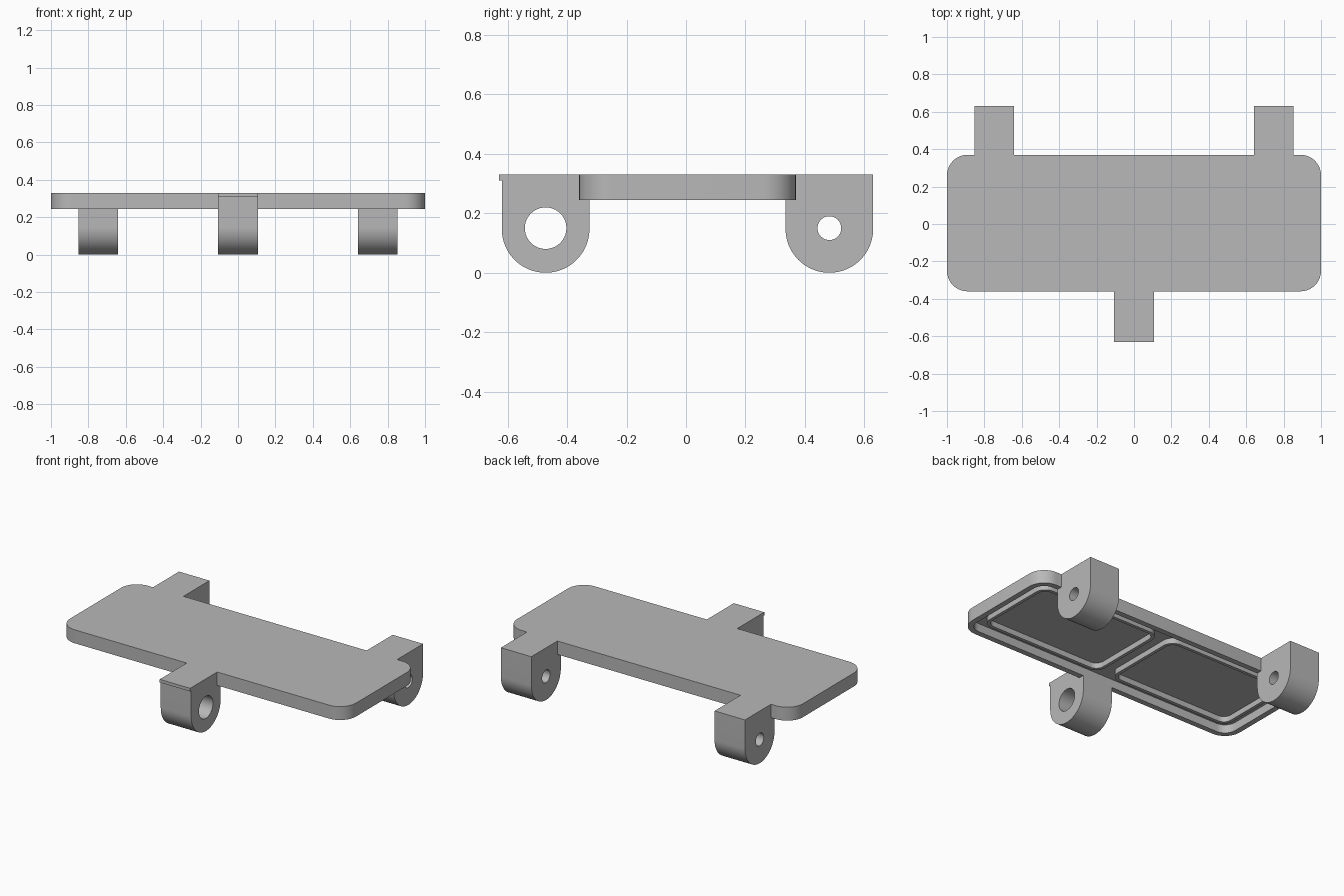
import bpy
import bmesh
from math import cos, sin, pi, radians

if "Cube" in bpy.data.objects:
    bpy.data.objects.remove(bpy.data.objects["Cube"])

TOP, RIM, FLOOR = 0.33, 0.245, 0.298      # plate top, rim underside, recess ceiling
FRONT, BACK = -0.36, 0.37                 # plate edges in y

grey = bpy.data.materials.new("plain grey")
grey.use_nodes = True
grey.diffuse_color = (0.48, 0.48, 0.48, 1)
grey.node_tree.nodes["Principled BSDF"].inputs["Base Color"].default_value = grey.diffuse_color


def finish(name, mesh):
    mesh.materials.clear()
    mesh.materials.append(grey)
    obj = bpy.data.objects.new(name, mesh)
    bpy.context.collection.objects.link(obj)
    bpy.ops.object.select_all(action='DESELECT')
    obj.select_set(True)
    bpy.context.view_layer.objects.active = obj
    bpy.ops.object.shade_smooth_by_angle(angle=radians(30))
    return obj


def arc(cx, cy, r, start, end, steps):
    angles = [start + (end - start) * i / steps for i in range(steps + 1)]
    return [(cx + r * cos(a), cy + r * sin(a)) for a in angles]


def rounded_rect(x0, x1, y0, y1, r, inset=0.0):
    k = r
    corners = [(x1 - k, y1 - k), (x0 + k, y1 - k), (x0 + k, y0 + k), (x1 - k, y0 + k)]
    points = []
    for i, (cx, cy) in enumerate(corners):
        points += arc(cx, cy, r - inset, i * pi / 2, (i + 1) * pi / 2, 10)
    return points


def loft(name, sections, caps=True):
    """Join a sequence of (outline, height) sections; cap or close the ends."""
    bm = bmesh.new()
    rings = [[bm.verts.new((x, y, z)) for x, y in outline] for outline, z in sections]
    if caps:
        bm.faces.new(rings[0])
        bm.faces.new(rings[-1])
    else:
        rings.append(rings[0])
    for a, b in zip(rings, rings[1:]):
        for i in range(len(a)):
            j = (i + 1) % len(a)
            bm.faces.new((a[i], a[j], b[j], b[i]))
    bmesh.ops.recalc_face_normals(bm, faces=bm.faces)
    mesh = bpy.data.meshes.new(name)
    bm.to_mesh(mesh)
    bm.free()
    return finish(name, mesh)


def lug(name, x, outer, inner, edge, hole):
    """Hanging lug: round-bottomed side profile with a hole, extruded along x."""
    cy, r = (outer + inner) / 2, abs(outer - inner) / 2
    side = 1 if outer > inner else -1
    bottom = [(cy + side * (px - cy), pz) for px, pz in arc(cy, r, r, -pi, 0, 40)]
    # Step under the plate so that the lug meets its edge flush
    outline = bottom + [(outer, TOP), (edge, TOP), (edge, FLOOR), (inner, FLOOR)]
    curve = bpy.data.curves.new(name, 'CURVE')
    curve.dimensions = '2D'
    curve.fill_mode = 'BOTH'
    curve.extrude = 0.1065
    for points in (outline, arc(cy, 0.15, hole, 0, 2 * pi * 39 / 40, 39)):
        spline = curve.splines.new('POLY')
        spline.points.add(len(points) - 1)
        for p, (u, v) in zip(spline.points, points):
            p.co = (u, v, 0, 1)
        spline.use_cyclic_u = True
    temp = bpy.data.objects.new(name + "_profile", curve)
    bpy.context.collection.objects.link(temp)
    deps = bpy.context.evaluated_depsgraph_get()
    mesh = bpy.data.meshes.new_from_object(temp.evaluated_get(deps))
    bpy.data.objects.remove(temp)
    bm = bmesh.new()
    bm.from_mesh(mesh)
    bmesh.ops.remove_doubles(bm, verts=bm.verts, dist=0.0001)
    bmesh.ops.recalc_face_normals(bm, faces=bm.faces)
    bm.to_mesh(mesh)
    bm.free()
    obj = finish(name, mesh)
    obj.rotation_euler = (pi / 2, 0, pi / 2)
    obj.location.x = x
    return obj


# Plate with a recessed underside
plate = (-1, 1, FRONT, BACK, 0.11)
outside, inside = rounded_rect(*plate), rounded_rect(*plate, inset=0.035)
loft("plate", [(outside, TOP), (outside, RIM), (inside, RIM), (inside, FLOOR)])

# Two thin raised frames under the plate
for name, x0, x1 in (("left_frame", 0.045, 0.91), ("right_frame", -0.91, -0.045)):
    frame = (x0, x1, FRONT + 0.09, BACK - 0.09, 0.07)
    outer, inner = rounded_rect(*frame), rounded_rect(*frame, inset=0.02)
    low = FLOOR - 0.035
    loft(name, [(outer, FLOOR), (outer, low), (inner, low), (inner, FLOOR)], caps=False)

# Front lug and the pair of back lugs
lug("front_lug", 0, -0.62, -0.325, FRONT, 0.07)
lug("back_left_lug", 0.7475, 0.63, 0.335, BACK, 0.04)
lug("back_right_lug", -0.7475, 0.63, 0.335, BACK, 0.04)

# Small lip along the top of the front lug
lip = [(-0.1065, -0.63), (0.1065, -0.63), (0.1065, -0.62), (-0.1065, -0.62)]
loft("front_lip", [(lip, 0.31), (lip, TOP)])
